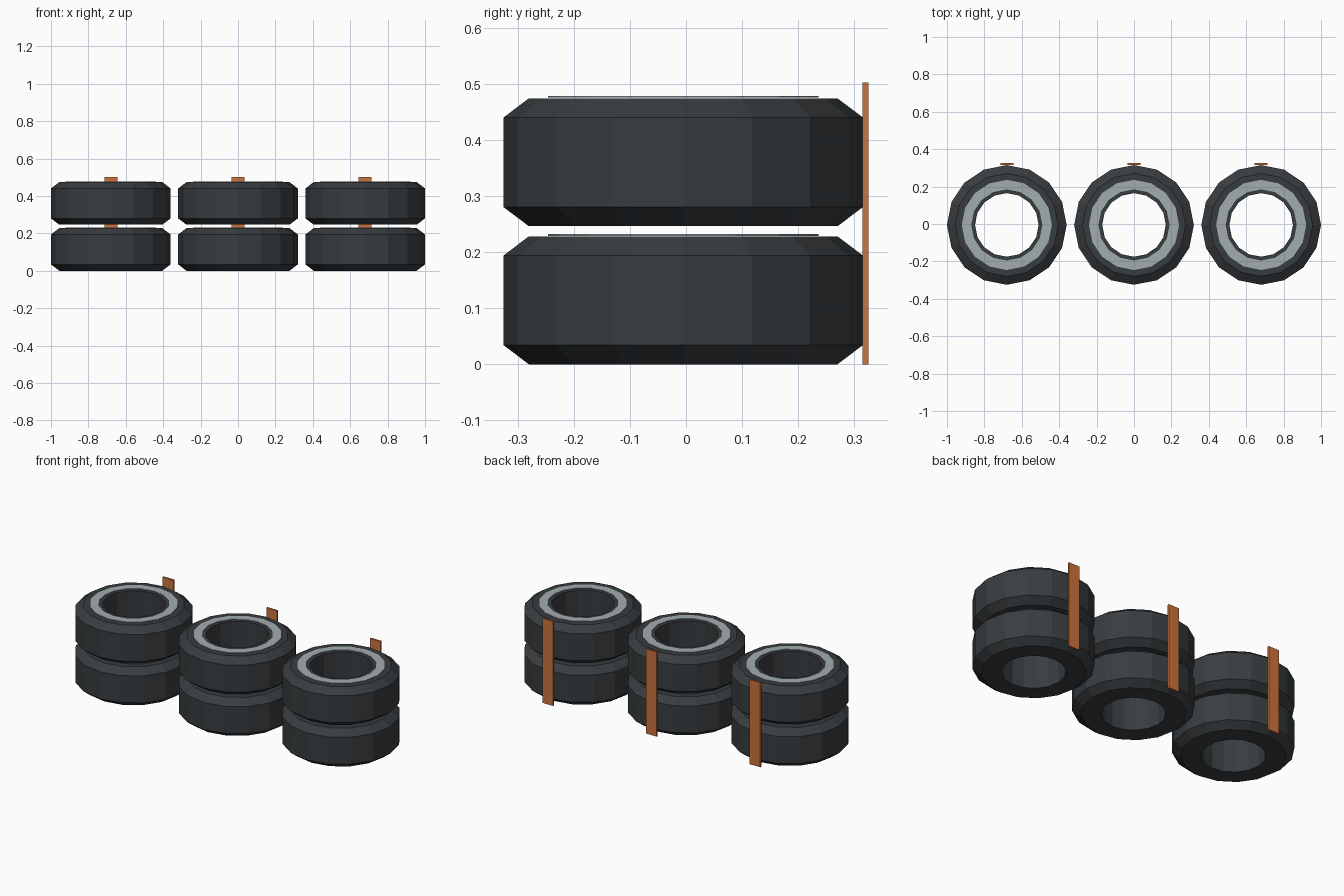
import bpy, bmesh
from math import cos, sin, tau

if "Cube" in bpy.data.objects:
    bpy.data.objects.remove(bpy.data.objects["Cube"])

SIDES = 16
CENTRE_Y = -0.005


def material(name, rgb):
    m = bpy.data.materials.new(name)
    m.diffuse_color = (*rgb, 1)
    m.use_nodes = True
    m.node_tree.nodes["Principled BSDF"].inputs["Base Color"].default_value = m.diffuse_color
    return m


rubber = material("rubber", (0.04, 0.046, 0.05))
pale = material("pale_band", (0.36, 0.42, 0.43))
orange = material("orange_strap", (0.6, 0.17, 0.05))


def finish(bm, name, mat, loc):
    bmesh.ops.recalc_face_normals(bm, faces=bm.faces)
    mesh = bpy.data.meshes.new(name)
    bm.to_mesh(mesh)
    bm.free()
    mesh.materials.append(mat)
    ob = bpy.data.objects.new(name, mesh)
    ob.location = loc
    bpy.context.collection.objects.link(ob)


def lathe(name, profile, mat, loc):
    """Revolve a closed (radius, z) profile into a faceted ring."""
    bm = bmesh.new()
    rings = [[bm.verts.new((r * cos(tau * i / SIDES), r * sin(tau * i / SIDES), z))
              for r, z in profile] for i in range(SIDES)]
    n = len(profile)
    for i in range(SIDES):
        a, b = rings[i], rings[(i + 1) % SIDES]
        for j in range(n):
            k = (j + 1) % n
            bm.faces.new((a[j], b[j], b[k], a[k]))
    finish(bm, name, mat, loc)


def box(name, size, mat, loc):
    bm = bmesh.new()
    bmesh.ops.create_cube(bm, size=1)
    bmesh.ops.scale(bm, vec=size, verts=bm.verts)
    finish(bm, name, mat, loc)


tyre_profile = [(0.17, 0), (0.275, 0), (0.32, 0.034), (0.32, 0.194),
                (0.275, 0.228), (0.17, 0.228)]
band_profile = [(0.19, 0.229), (0.241, 0.229), (0.241, 0.232), (0.19, 0.232)]

# Three stacks of two tyres, each with a strap up the back
for s, x in enumerate((-0.68, 0, 0.68)):
    for level in range(2):
        loc = (x, CENTRE_Y, level * 0.246)
        lathe(f"tyre_{s}_{level}", tyre_profile, rubber, loc)
        lathe(f"sidewall_band_{s}_{level}", band_profile, pale, loc)
    box(f"strap_{s}", (0.07, 0.01, 0.502), orange, (x, 0.32, 0.251))
